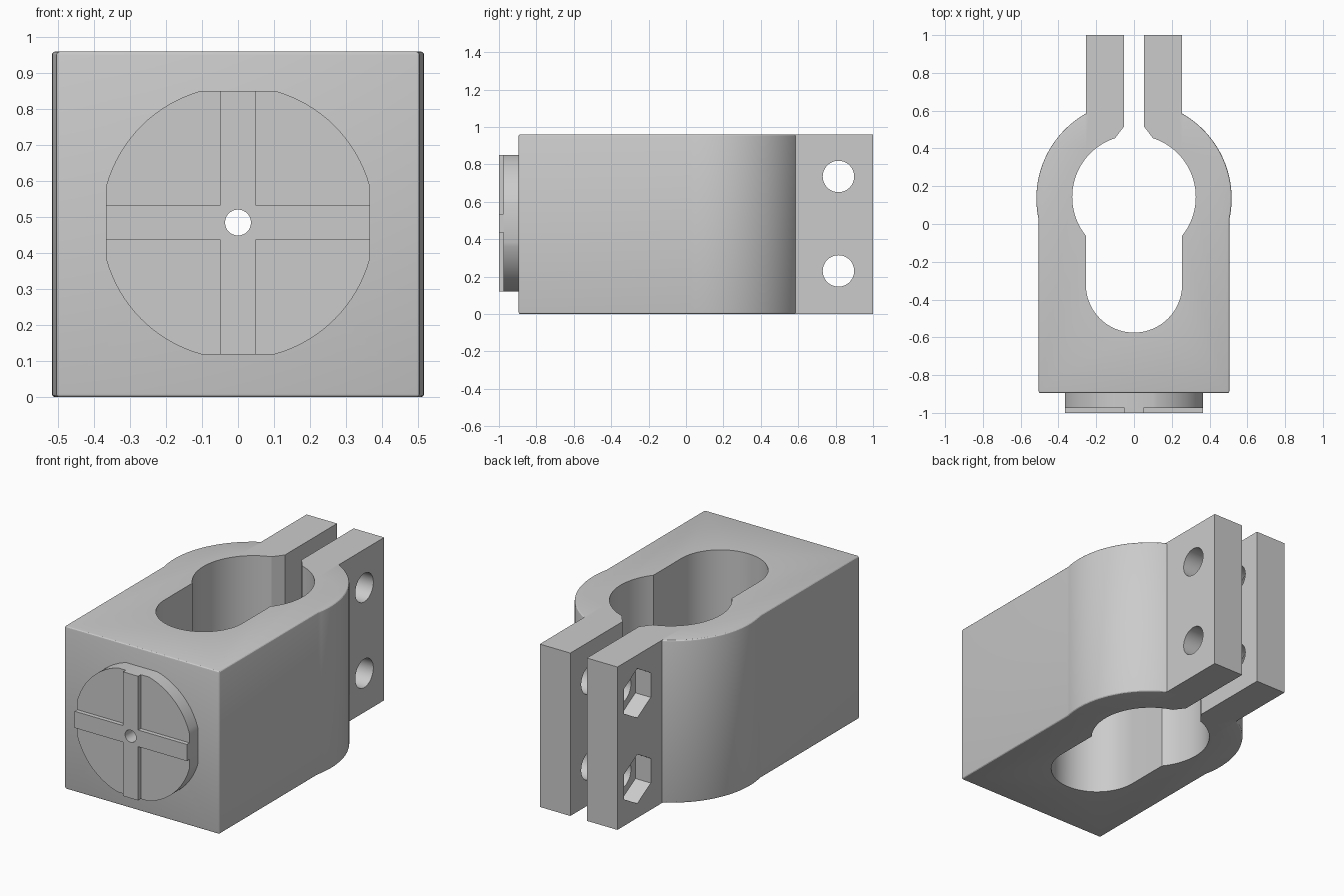
import bpy, bmesh
from math import sin, cos, pi, asin, acos
from mathutils import Matrix

if "Cube" in bpy.data.objects:
    bpy.data.objects.remove(bpy.data.objects["Cube"], do_unlink=True)

HEIGHT = 0.96
MID = 0.485          # height of the boss centre
BOLT_Y = 0.815

grey = bpy.data.materials.new("matte_grey")
grey.use_nodes = True
grey.diffuse_color = (0.6, 0.6, 0.6, 1)
grey.node_tree.nodes["Principled BSDF"].inputs["Base Color"].default_value = (0.6, 0.6, 0.6, 1)


def prism(name, outline, low, high, matrix=Matrix()):
    """Extrude an outline from low to high along z, then place it."""
    bm = bmesh.new()
    face = bm.faces.new([bm.verts.new((x, y, low)) for x, y in outline])
    top = bmesh.ops.extrude_face_region(bm, geom=[face])["geom"]
    for v in top:
        if isinstance(v, bmesh.types.BMVert):
            v.co.z = high
    bmesh.ops.transform(bm, matrix=matrix, verts=bm.verts)
    bmesh.ops.recalc_face_normals(bm, faces=bm.faces)
    mesh = bpy.data.meshes.new(name)
    bm.to_mesh(mesh)
    bm.free()
    mesh.materials.append(grey)
    obj = bpy.data.objects.new(name, mesh)
    bpy.context.collection.objects.link(obj)
    return obj


def arc(cx, cy, r, start, end, steps):
    return [(cx + r * cos(start + (end - start) * i / steps),
             cy + r * sin(start + (end - start) * i / steps)) for i in range(steps + 1)]


def rect(x, y0, y1):
    return [(-x, y0), (x, y0), (x, y1), (-x, y1)]


def mirrored(half):
    """Close a right-hand half outline with its mirror image."""
    return half + [(-x, y) for x, y in reversed(half) if abs(x) > 1e-5]


def apply(obj, modifier):
    bpy.context.view_layer.objects.active = obj
    bpy.ops.object.modifier_apply(modifier=modifier.name)


def combine(obj, other, operation):
    mod = obj.modifiers.new("combine", 'BOOLEAN')
    mod.operation, mod.solver, mod.object = operation, 'EXACT', other
    apply(obj, mod)
    bpy.data.objects.remove(other, do_unlink=True)


# Clamp body: square block running into a round collar
R, CY, W = 0.517, 0.135, 0.505
body = prism("clamp_body",
             mirrored([(W, -0.895)] + arc(0, CY, R, -acos(W / R), pi / 2, 40)),
             0, HEIGHT)
bevel = body.modifiers.new("soft_edges", 'BEVEL')
bevel.width, bevel.segments = 0.01, 3
bevel.limit_method, bevel.angle_limit = 'ANGLE', 1.0
apply(body, bevel)

# Pair of clamping lugs, split later by the keyhole opening
combine(body, prism("lugs", rect(0.253, 0.4, 1.0), 0, HEIGHT), 'UNION')

# Keyhole opening: gap, chamfer, round bore and rounded slot
r, cy, w = 0.327, 0.143, 0.255
bore = arc(0, cy, r, acos(0.1 / r), -acos(w / r), 40)
slot = arc(0, -0.32, w, 0, -pi / 2, 20)
keyhole = mirrored([(0.054, 1.1), (0.054, 0.515)] + bore + slot)
combine(body, prism("keyhole", keyhole, -0.1, HEIGHT + 0.1), 'DIFFERENCE')

# Bolt holes through both lugs, with hexagonal nut pockets on one side
along_x = Matrix(((0, 0, 1, 0), (1, 0, 0, 0), (0, 1, 0, 0), (0, 0, 0, 1)))
for z in (0.23, 0.735):
    circle = arc(BOLT_Y, z, 0.084, 0, 2 * pi, 48)[:-1]
    hexagon = arc(BOLT_Y, z, 0.145, pi / 6, 2 * pi + pi / 6, 6)[:-1]
    combine(body, prism("bolt_hole", circle, -0.4, 0.4, along_x), 'DIFFERENCE')
    combine(body, prism("nut_pocket", hexagon, -0.4, -0.153, along_x), 'DIFFERENCE')

# Round front boss with four flats, carrying a raised cross
along_y = Matrix(((1, 0, 0, 0), (0, 0, 1, 0), (0, 1, 0, MID), (0, 0, 0, 1)))
FLAT, BOSS_R = 0.366, 0.38
a = asin(0.102 / BOSS_R)
boss_outline = []
for q in range(4):
    boss_outline += arc(0, 0, BOSS_R, q * pi / 2 + a, (q + 1) * pi / 2 - a, 16)
boss = prism("front_boss", boss_outline, -0.975, -0.895, along_y)
c = 0.049
cross_outline = [(c, c), (c, FLAT), (-c, FLAT), (-c, c), (-FLAT, c), (-FLAT, -c),
                 (-c, -c), (-c, -FLAT), (c, -FLAT), (c, -c), (FLAT, -c), (FLAT, c)]
cross = prism("raised_cross", cross_outline, -1.0, -0.975, along_y)

# Centre hole from the front face through to the slot
pin = arc(0, 0, 0.036, 0, 2 * pi, 32)[:-1]
for part in (body, boss, cross):
    combine(part, prism("centre_hole", pin, -1.1, -0.4, along_y), 'DIFFERENCE')

# Smooth the curved walls, keep real corners crisp
bpy.ops.object.select_all(action='DESELECT')
for part in (body, boss, cross):
    part.select_set(True)
bpy.context.view_layer.objects.active = body
bpy.ops.object.shade_smooth_by_angle(angle=0.35)
